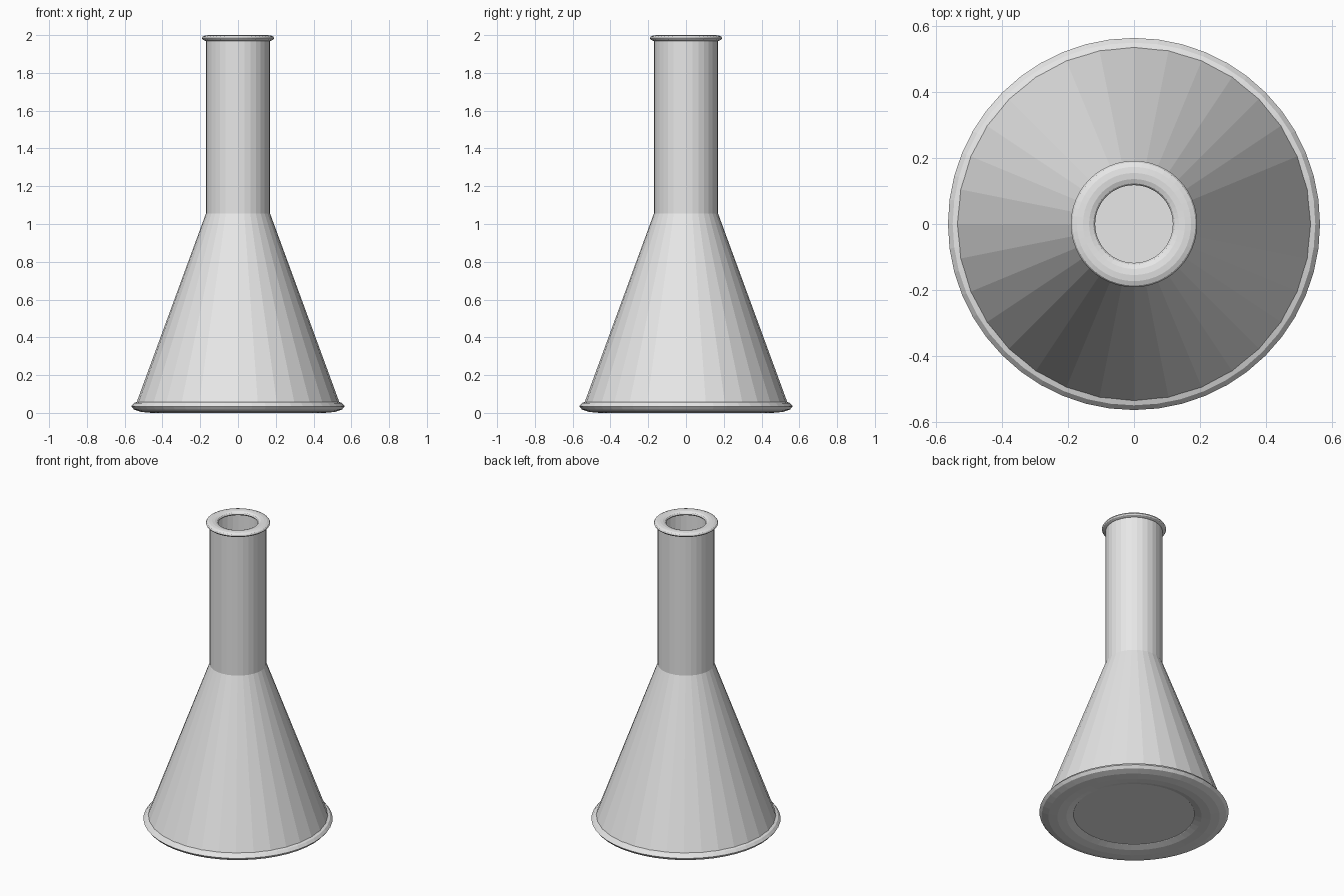
import bpy, bmesh
from math import cos, sin, tau

cube = bpy.data.objects.get("Cube")
if cube:
    bpy.data.objects.remove(cube, do_unlink=True)

GREY = (0.8, 0.8, 0.8, 1)
mat = bpy.data.materials.new("light_grey")
mat.use_nodes = True
mat.diffuse_color = GREY
mat.node_tree.nodes["Principled BSDF"].inputs["Base Color"].default_value = GREY


def revolve(name, profile, segments, closed=False, cap_bottom=False):
    """Revolve (radius, height) points about the z axis into a faceted shell."""
    bm = bmesh.new()
    rings = [[bm.verts.new((r * cos(tau * i / segments), r * sin(tau * i / segments), z))
              for i in range(segments)] for r, z in profile]
    pairs = list(zip(rings, rings[1:]))
    if closed:
        pairs.append((rings[-1], rings[0]))
    for low, high in pairs:
        for i in range(segments):
            j = (i + 1) % segments
            bm.faces.new((low[i], low[j], high[j], high[i]))
    if cap_bottom:
        bm.faces.new(rings[0][::-1])
    mesh = bpy.data.meshes.new(name)
    bm.to_mesh(mesh)
    bm.free()
    mesh.materials.append(mat)
    obj = bpy.data.objects.new(name, mesh)
    bpy.context.collection.objects.link(obj)
    return obj


def flat_ring(name, inner, outer, bottom, top, sides=12):
    """Torus with a flattened elliptical section."""
    mid_r, half_r = (inner + outer) / 2, (outer - inner) / 2
    mid_z, half_z = (bottom + top) / 2, (top - bottom) / 2
    section = [(mid_r + half_r * cos(tau * k / sides), mid_z + half_z * sin(tau * k / sides))
               for k in range(sides)]
    return revolve(name, section, 48, closed=True)


# Conical body and straight neck, open at the mouth
revolve("flask_body", [(0.55, 0.02), (0.17, 1.055), (0.17, 1.984)], 32, cap_bottom=True)

# Rounded foot and mouth rim
flat_ring("base_ring", 0.35, 0.565, 0.0, 0.07)
flat_ring("mouth_rim", 0.118, 0.192, 1.968, 2.0)
